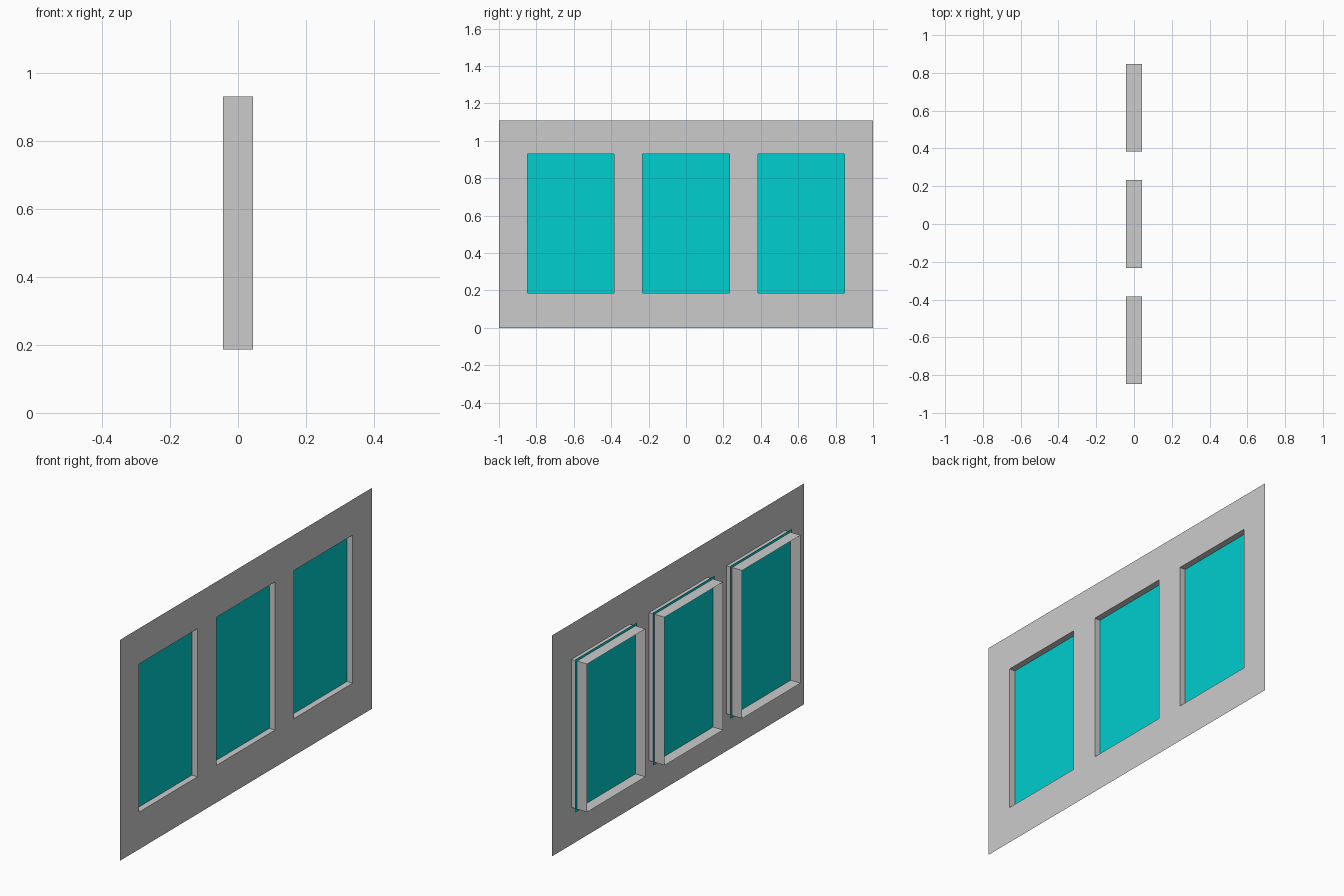
import bpy
import bmesh

if "Cube" in bpy.data.objects:
    bpy.data.objects.remove(bpy.data.objects["Cube"])

FRONT, BACK, GLASS = 0.0435, -0.0435, 0.012   # x of wall sheet, frame rear, pane
HEIGHT, SILL, LINTEL = 1.11, 0.187, 0.931
CENTRES, HALF = (-0.616, 0.0, 0.616), 0.232
LIP = 0.012                                   # pane overlaps its frame slightly

glass_mat = bpy.data.materials.new("glass_teal")
glass_mat.diffuse_color = (0.0, 0.62, 0.62, 1)
glass_mat.use_nodes = True
glass_mat.node_tree.nodes["Principled BSDF"].inputs["Base Color"].default_value = glass_mat.diffuse_color


def make_object(name, bm, mat=None):
    mesh = bpy.data.meshes.new(name)
    bm.to_mesh(mesh)
    bm.free()
    obj = bpy.data.objects.new(name, mesh)
    bpy.context.collection.objects.link(obj)
    if mat:
        mesh.materials.append(mat)
    return obj


def rectangle(bm, x, y0, y1, z0, z1):
    pts = ((y0, z0), (y1, z0), (y1, z1), (y0, z1))
    return bm.faces.new([bm.verts.new((x, y, z)) for y, z in pts])


# Thin wall sheet: a grid of panels leaving the window cells open
bm = bmesh.new()
ys = [-1.0] + [c + s * HALF for c in CENTRES for s in (-1, 1)] + [1.0]
zs = [0.0, SILL, LINTEL, HEIGHT]
for i in range(len(ys) - 1):
    for j in range(len(zs) - 1):
        if not (i % 2 == 1 and j == 1):
            rectangle(bm, FRONT, ys[i], ys[i + 1], zs[j], zs[j + 1])
bmesh.ops.remove_doubles(bm, verts=bm.verts, dist=1e-5)
bmesh.ops.dissolve_limit(bm, angle_limit=0.01, verts=bm.verts, edges=bm.edges)
make_object("wall", bm)

for n, c in enumerate(CENTRES, 1):
    # Open window surround reaching back from the wall
    bm = bmesh.new()
    face = rectangle(bm, FRONT, c - HALF, c + HALF, SILL, LINTEL)
    res = bmesh.ops.extrude_edge_only(bm, edges=list(face.edges))
    moved = [v for v in res["geom"] if isinstance(v, bmesh.types.BMVert)]
    bmesh.ops.translate(bm, verts=moved, vec=(BACK - FRONT, 0, 0))
    bmesh.ops.delete(bm, geom=[face], context='FACES_ONLY')
    # Surround faces look in towards the opening
    bm.normal_update()
    mid_z = (SILL + LINTEL) / 2
    for f in bm.faces:
        p = f.calc_center_median()
        if f.normal.y * (p.y - c) + f.normal.z * (p.z - mid_z) > 0:
            f.normal_flip()
    make_object(f"window_surround_{n}", bm)

    # Glass pane
    bm = bmesh.new()
    rectangle(bm, GLASS, c - HALF - LIP, c + HALF + LIP, SILL - LIP, LINTEL + LIP)
    make_object(f"glass_pane_{n}", bm, glass_mat)
